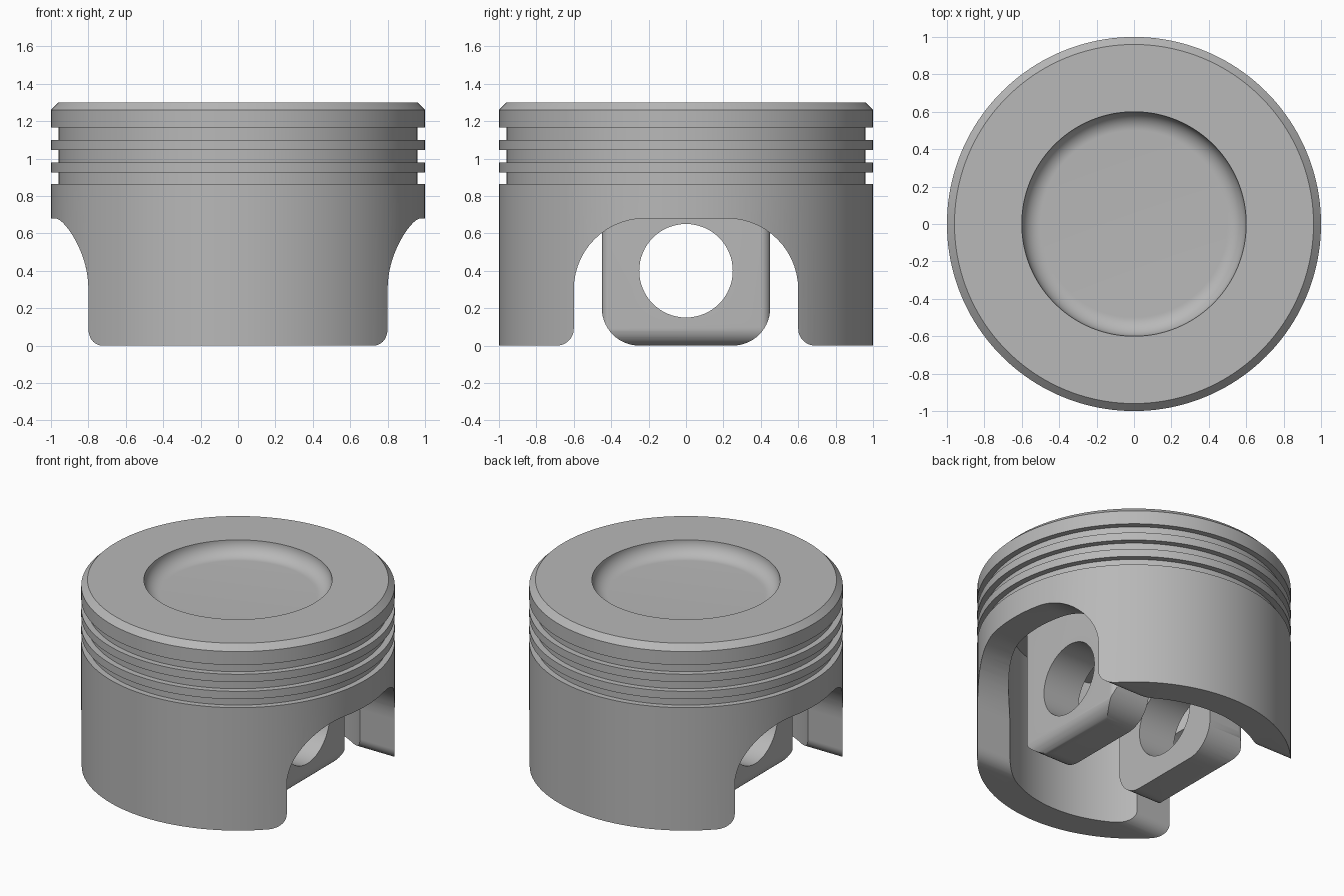
import bpy
import bmesh
from math import sin, cos, pi, radians
from mathutils import Vector

cube = bpy.data.objects.get("Cube")
if cube:
    bpy.data.objects.remove(cube, do_unlink=True)

metal = bpy.data.materials.new("brushed_grey_metal")
metal.use_nodes = True
GREY = (0.48, 0.48, 0.48, 1)
metal.diffuse_color = GREY
metal.node_tree.nodes["Principled BSDF"].inputs["Base Color"].default_value = GREY


def arc(cx, cy, r, start, end, steps=14):
    """Points along a circular arc, angles in degrees."""
    angles = [radians(start + (end - start) * i / steps) for i in range(steps + 1)]
    return [(cx + r * cos(a), cy + r * sin(a)) for a in angles]


def make_object(name, bm):
    bmesh.ops.remove_doubles(bm, verts=bm.verts, dist=1e-5)
    bmesh.ops.recalc_face_normals(bm, faces=bm.faces)
    mesh = bpy.data.meshes.new(name)
    bm.to_mesh(mesh)
    bm.free()
    mesh.materials.append(metal)
    obj = bpy.data.objects.new(name, mesh)
    bpy.context.collection.objects.link(obj)
    return obj


def prism(name, points, place, depth):
    """Extrude a flat outline; place maps (u, v) to a start point."""
    bm = bmesh.new()
    face = bm.faces.new([bm.verts.new(place(u, v)) for u, v in points])
    moved = bmesh.ops.extrude_face_region(bm, geom=[face])["geom"]
    verts = [v for v in moved if isinstance(v, bmesh.types.BMVert)]
    bmesh.ops.translate(bm, verts=verts, vec=Vector(depth))
    return make_object(name, bm)


def revolve(name, profile, steps=160):
    bm = bmesh.new()
    verts = [bm.verts.new((r, 0, z)) for r, z in profile]
    edges = [bm.edges.new(pair) for pair in zip(verts, verts[1:])]
    bmesh.ops.spin(bm, geom=verts + edges, cent=(0, 0, 0), axis=(0, 0, 1),
                   angle=2 * pi, steps=steps, use_duplicate=False)
    return make_object(name, bm)


def carve(obj, tool, operation):
    """Apply a boolean and discard the tool."""
    mod = obj.modifiers.new("carve", 'BOOLEAN')
    mod.operation, mod.solver, mod.object = operation, 'EXACT', tool
    bpy.context.view_layer.update()
    graph = bpy.context.evaluated_depsgraph_get()
    mesh = bpy.data.meshes.new_from_object(obj.evaluated_get(graph))
    obj.modifiers.clear()
    obj.data = mesh
    bpy.data.objects.remove(tool, do_unlink=True)


def smooth(obj):
    bpy.ops.object.select_all(action='DESELECT')
    obj.select_set(True)
    bpy.context.view_layer.objects.active = obj
    bpy.ops.object.shade_smooth_by_angle(angle=radians(25))


# Piston body: dished crown, chamfer, three ring grooves, hollow skirt
profile = [(0, 1.2)] + arc(0.5, 1.3, 0.1, -90, 0) + [(0.96, 1.3), (1, 1.26)]
for top, bottom in ((1.165, 1.1), (1.045, 0.98), (0.925, 0.865)):
    profile += [(1, top), (0.96, top), (0.96, bottom), (1, bottom)]
profile += [(1, 0), (0.8, 0), (0.8, 1), (0, 1)]
body = revolve("piston_body", profile)

# Arched side openings, with rounded lower corners on the skirt
half = [(0.69, -0.1)] + arc(0.69, 0.09, 0.09, -90, -180) + arc(0.22, 0.3, 0.38, 0, 90)
outline = half + [(-y, z) for y, z in reversed(half)]
opening = prism("opening_cutter", outline, lambda y, z: (-1.2, y, z), (2.4, 0, 0))
carve(body, opening, 'DIFFERENCE')
smooth(body)

# Wrist pin bosses hanging from the crown
INNER, OUTER, TOP = 0.255, 0.54, 1.005
for side, label in ((1, "left"), (-1, "right")):
    face = [(0.45, TOP)] + arc(0.25, 0.2, 0.2, 0, -90)
    face += [(-y, z) for y, z in reversed(face)]
    boss = prism(label + "_pin_boss", face,
                 lambda y, z: (side * INNER, y, z), (side * (OUTER - INNER), 0, 0))
    # Rounded lower outer edge
    section = [(0.1, 1.2), (0.1, 0)] + arc(OUTER - 0.1, 0.1, 0.1, -90, 0) + [(OUTER, 1.2)]
    carve(boss, prism("edge_tool", section,
                      lambda x, z: (side * x, -0.6, z), (0, 1.2, 0)), 'INTERSECT')
    # Rounded upright outer edges
    plan = [(0.1, 0.45)] + arc(OUTER - 0.05, 0.4, 0.05, 90, 0)
    plan += [(x, -y) for x, y in reversed(plan)]
    carve(boss, prism("side_tool", plan,
                      lambda x, y: (side * x, y, -0.1), (0, 0, 1.3)), 'INTERSECT')
    # Pin bore
    bore = arc(0, 0.4, 0.25, 0, 360, 64)[:-1]
    carve(boss, prism("bore_cutter", bore,
                      lambda y, z: (-1.2, y, z), (2.4, 0, 0)), 'DIFFERENCE')
    smooth(boss)
